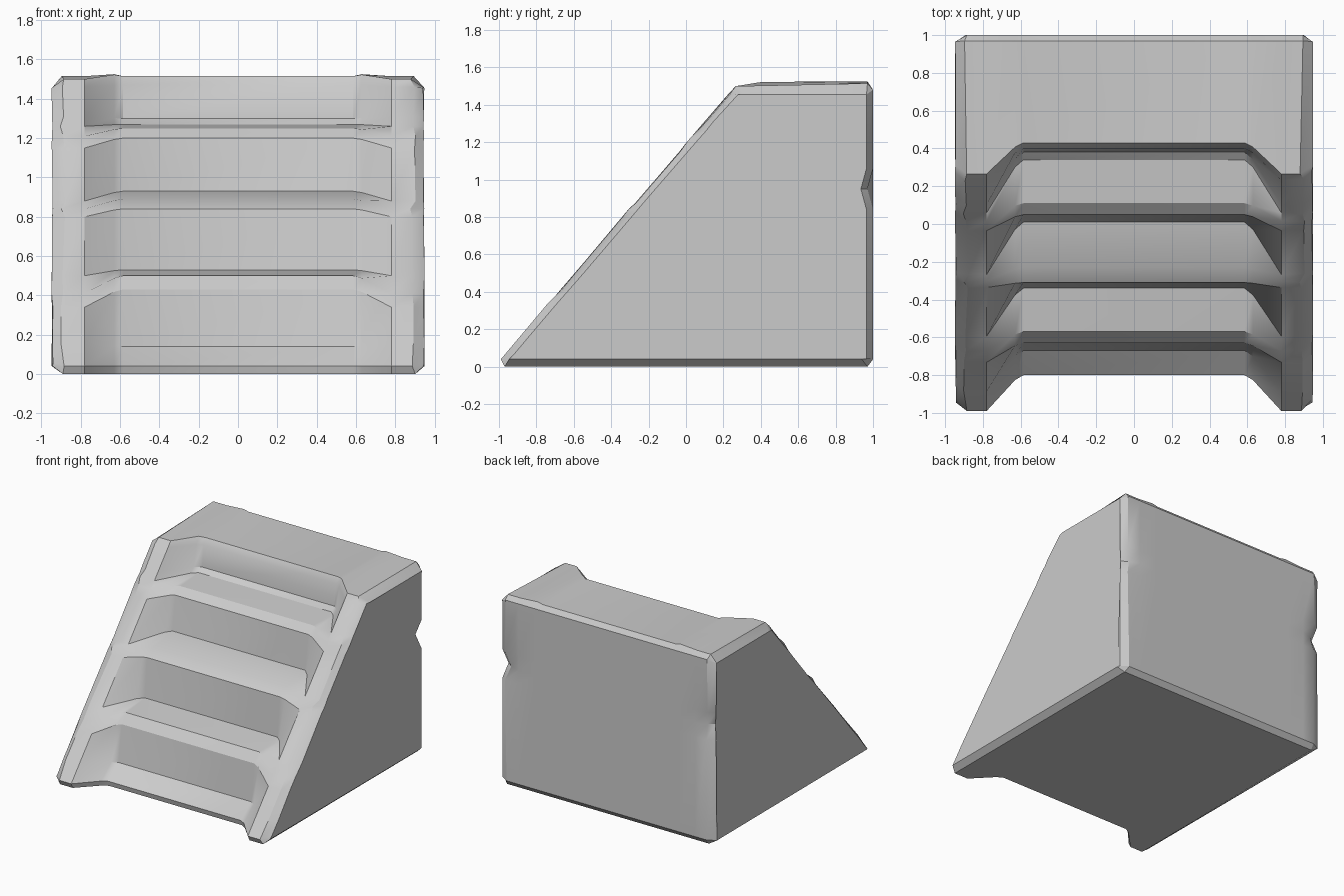
import bpy, bmesh, random
from math import radians

if "Cube" in bpy.data.objects:
    bpy.data.objects.remove(bpy.data.objects["Cube"])

random.seed(4)

# Stair profile across the middle (y, z), paired with the matching height on
# the sloping side stringer
STAIR = [((-0.80, 0.04), 0.04), ((-0.67, 0.14), 0.16), ((-0.63, 0.43), 0.34),
         ((-0.57, 0.50), 0.41), ((-0.34, 0.53), 0.50), ((-0.31, 0.84), 0.80),
         ((-0.23, 0.89), 0.84), ((0.01, 0.93), 0.88), ((0.05, 1.20), 1.15),
         ((0.11, 1.25), 1.21), ((0.34, 1.27), 1.26), ((0.38, 1.30), 1.31),
         ((0.40, 1.47), 1.46), ((0.43, 1.515), 1.50)]
BACK = [(0.97, 1.515), (1.0, 1.48), (1.0, 1.06), (1.0, 0.95), (1.0, 0.84),
        (1.0, 0.04), (0.97, 0.0)]
N = len(STAIR)


def on_slope(z):
    return (-0.99 + (z - 0.04) * 0.86, z)


stair = [(-0.79, 0.0)] + [p for p, _ in STAIR] + BACK
slope = [(-0.97, 0.0)] + [on_slope(z) for _, z in STAIR] + BACK


def blend(a, b, t):
    return [(p[0] + (q[0] - p[0]) * t, p[1] + (q[1] - p[1]) * t)
            for p, q in zip(a, b)]


# Outer face outline: the slope profile pulled in for the worn chamfer
outer = []
for i, (y, z) in enumerate(slope):
    if i <= N:
        y += 0.045
    y = min(y, 0.965)
    outer.append((y, min(max(z, 0.04), 1.455)))
outer[0] = (-0.945, 0.04)
outer[1] = (-0.925, 0.06)
outer[-1] = (0.94, 0.04)


def station(bm, side, x, profile, wear=0.0):
    ring = []
    for i, (y, z) in enumerate(profile):
        w = random.uniform(-wear, wear)
        d = random.uniform(-wear, wear) * 0.5 if 1 < i < N else 0
        # chip in the rear corner edge
        if wear and abs(z - 0.95) < 0.02 and y > 0.95:
            y -= 0.03
            w -= 0.03
        ring.append(bm.verts.new((side * (x + w), y + d, z)))
    return ring


# Staircase block: profiles lofted from left to right
bm = bmesh.new()
spec = [(0.945, outer, 0.004), (0.89, slope, 0.014), (0.78, slope, 0.0),
        (0.63, blend(stair, slope, 0.14), 0.0), (0.585, stair, 0.0)]
rings = [station(bm, -1, *s) for s in spec]
rings += [station(bm, 1, *s) for s in reversed(spec)]
for a, b in zip(rings, rings[1:]):
    for i in range(len(a)):
        j = (i + 1) % len(a)
        bm.faces.new((a[i], a[j], b[j], b[i]))
bm.faces.new(rings[0])
bm.faces.new(rings[-1])
# Slight swell on top of the stringers
for v in bm.verts:
    if v.co.z > 1.49 and 0.6 < abs(v.co.x) < 0.7:
        v.co.z += 0.01
bmesh.ops.recalc_face_normals(bm, faces=bm.faces)
mesh = bpy.data.meshes.new("stone_stairs")
bm.to_mesh(mesh)
bm.free()
stairs = bpy.data.objects.new("stone_stairs", mesh)
bpy.context.collection.objects.link(stairs)
bpy.context.view_layer.objects.active = stairs
stairs.select_set(True)
bpy.ops.object.shade_smooth_by_angle(angle=radians(30))
